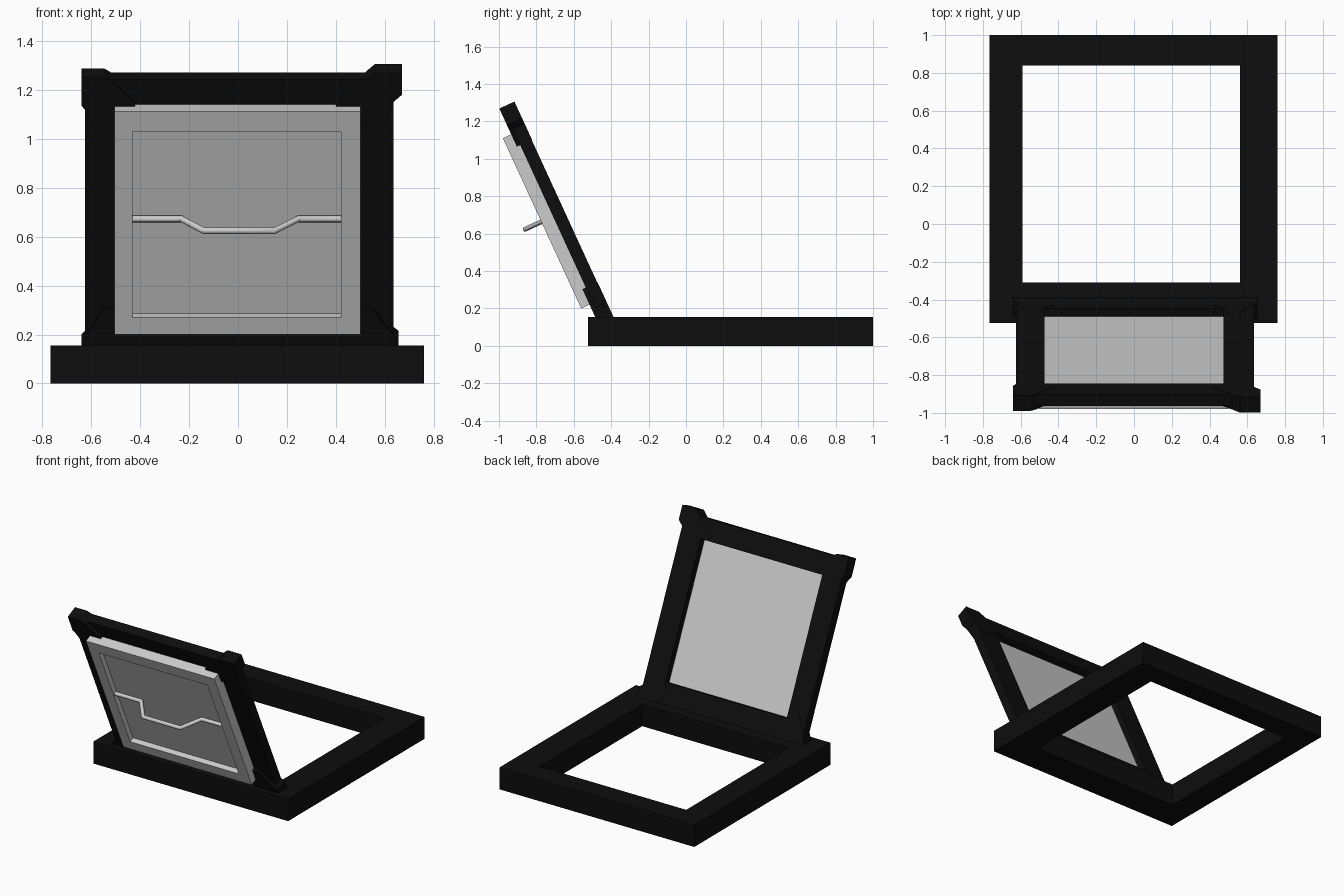
import bpy, bmesh, math
from mathutils import Matrix, Vector

if "Cube" in bpy.data.objects:
    bpy.data.objects.remove(bpy.data.objects["Cube"])

black = bpy.data.materials.new("black")
black.diffuse_color = (0.004, 0.004, 0.004, 1)
black.use_nodes = True
black.node_tree.nodes["Principled BSDF"].inputs["Base Color"].default_value = black.diffuse_color

# Tilted lid space: local x across, y up the lid, z out of its front face
a = math.radians(24.7)
s, c = math.sin(a), math.cos(a)
LID = Matrix(((1, 0, 0, 0), (0, -s, -c, -0.39), (0, c, -s, 0.155), (0, 0, 0, 1)))


def finish(name, bm, mat=None, matrix=Matrix()):
    bmesh.ops.recalc_face_normals(bm, faces=bm.faces)
    me = bpy.data.meshes.new(name)
    bm.to_mesh(me)
    bm.free()
    ob = bpy.data.objects.new(name, me)
    ob.matrix_world = matrix
    bpy.context.collection.objects.link(ob)
    if mat:
        me.materials.append(mat)
    return ob


def rect(x0, x1, y0, y1):
    return [(x0, y0), (x1, y0), (x1, y1), (x0, y1)]


def loft(name, loops, closed=False, mat=None, matrix=Matrix()):
    """Bridge (outline, height) loops; cap the ends or close into a ring."""
    bm = bmesh.new()
    rings = [[bm.verts.new((x, y, z)) for x, y in pts] for pts, z in loops]
    pairs = list(zip(rings, rings[1:]))
    if closed:
        pairs.append((rings[-1], rings[0]))
    else:
        bm.faces.new(rings[0])
        bm.faces.new(rings[-1])
    for r, q in pairs:
        n = len(r)
        for i in range(n):
            j = (i + 1) % n
            bm.faces.new((r[i], r[j], q[j], q[i]))
    return finish(name, bm, mat, matrix)


def frame(name, outer, hole, z0, z1, matrix=Matrix()):
    loft(name, [(outer, z0), (outer, z1), (hole, z1), (hole, z0)], True, black, matrix)


# Base and lid frames
frame("base_frame", rect(-0.765, 0.76, -0.525, 1.0), rect(-0.59, 0.56, -0.31, 0.84), 0, 0.155)
frame("lid_frame", rect(-0.625, 0.635, -0.02, 1.228), rect(-0.475, 0.475, 0.14, 1.088), 0, 0.067, LID)

# Tray-shaped panel with a recessed front
edge, recess = rect(-0.505, 0.5, 0.112, 1.114), rect(-0.43, 0.42, 0.189, 1.026)
loft("panel", [(edge, 0.046), (edge, 0.136), (recess, 0.136), (recess, 0.1)], matrix=LID)

# Chamfered corner blocks
corners = {
    "top_left": [(-0.64, 1.119), (-0.64, 1.244), (-0.545, 1.244), (-0.52, 1.228), (-0.42, 1.125),
                 (-0.42, 1.11), (-0.48, 1.095), (-0.5, 1.042), (-0.60, 1.042), (-0.625, 1.10)],
    "top_right": [(0.67, 1.168), (0.67, 1.266), (0.56, 1.266), (0.52, 1.228), (0.4, 1.125),
                  (0.4, 1.11), (0.48, 1.095), (0.5, 1.042), (0.60, 1.042), (0.635, 1.135)],
    "bottom_left": [(-0.64, 0.05), (-0.64, -0.04), (-0.53, -0.04), (-0.42, 0.1), (-0.48, 0.13),
                    (-0.5, 0.203), (-0.55, 0.203), (-0.625, 0.065)],
    "bottom_right": [(0.655, 0.066), (0.655, -0.04), (0.53, -0.04), (0.42, 0.1), (0.48, 0.13),
                     (0.5, 0.203), (0.55, 0.203), (0.635, 0.083)],
}
for key, pts in corners.items():
    loft("corner_block_" + key, [(pts, -0.002), (pts, 0.087)], mat=black, matrix=LID)

# Bent handle bar across the recess: octagonal section swept along a path
path = [(-0.43, 0.115), (-0.23, 0.115), (-0.14, 0.23), (0.15, 0.23), (0.245, 0.115), (0.42, 0.115)]
bm = bmesh.new()
rings = []
for i, (x, z) in enumerate(path):
    p = Vector((x, z))
    d0 = (p - Vector(path[i - 1])).normalized() if i else None
    d1 = (Vector(path[i + 1]) - p).normalized() if i < len(path) - 1 else d0
    d0 = d0 or d1
    t = (d0 + d1).normalized()
    nrm = Vector((-t.y, t.x)) / max(0.3, t.dot(d0))
    ring = []
    for k in range(10):
        w = k * math.tau / 10
        o = nrm * 0.0135 * math.cos(w)
        ring.append(bm.verts.new((x + o.x, 0.622 + 0.0135 * math.sin(w), z + o.y)))
    rings.append(ring)
for r, q in zip(rings, rings[1:]):
    for i in range(10):
        j = (i + 1) % 10
        bm.faces.new((r[i], r[j], q[j], q[i])).smooth = True
bm.faces.new(rings[0])
bm.faces.new(rings[-1])
handle = finish("handle_bar", bm, matrix=LID)
bpy.context.view_layer.objects.active = handle
handle.select_set(True)
bpy.ops.object.shade_smooth_by_angle(angle=math.radians(40))
